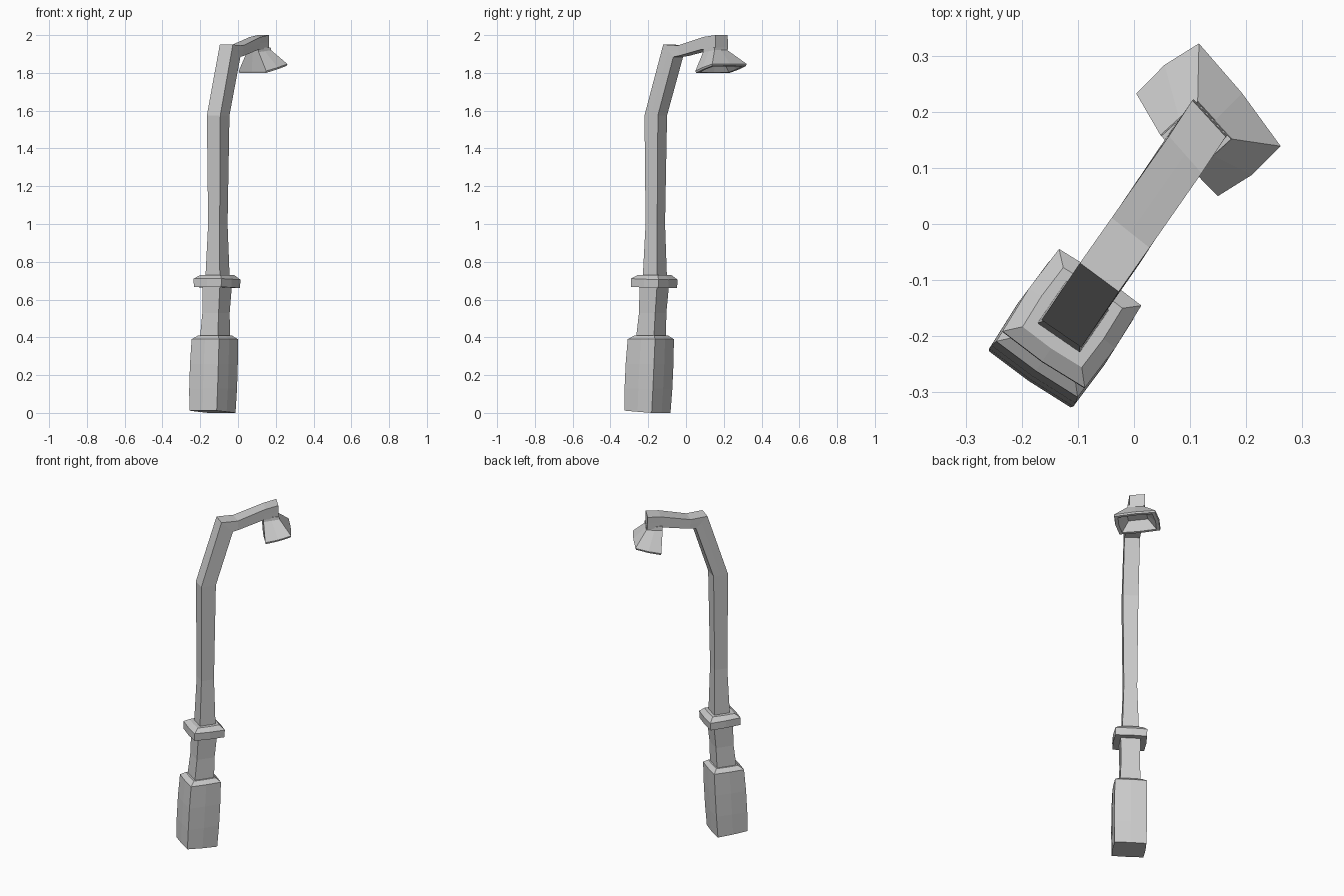
import bpy, bmesh, math
from mathutils import Vector, Matrix

cube = bpy.data.objects.get("Cube")
if cube:
    bpy.data.objects.remove(cube)

# Painted metal, one colour
metal = bpy.data.materials.new("grey_metal")
metal.use_nodes = True
GREY = (0.6, 0.6, 0.6, 1)
metal.diffuse_color = GREY
metal.node_tree.nodes["Principled BSDF"].inputs["Base Color"].default_value = GREY

# The lamp leans in a vertical plane that runs diagonally across the ground
FOOT = Vector((-0.105, -0.16, 0))
ALONG = Vector((math.cos(math.radians(55.5)), math.sin(math.radians(55.5)), 0))
ACROSS = Vector((-ALONG.y, ALONG.x, 0))
UP = Vector((0, 0, 1))


def section(start, end, half_width, twist=0, bulge=0):
    """Eight-point rectangle; start and end are (distance along, height)."""
    a, b = (FOOT + ALONG * p[0] + UP * p[1] for p in (start, end))
    centre, half = (a + b) / 2, (b - a) / 2
    side = ACROSS * half_width
    turn = Matrix.Rotation(math.radians(twist), 3, 'Z')
    k = 1 + bulge
    grid = ((-1, -1), (0, -k), (1, -1), (k, 0), (1, 1), (0, k), (-1, 1), (-k, 0))
    return [centre + turn @ (half * i + side * j) for i, j in grid]


def level(s, z, half, bulge=0, tilt=0):
    """Level square section centred at distance s."""
    return section((s - half, z + tilt), (s + half, z - tilt), half, bulge=bulge)


def loft(name, sections):
    bm = bmesh.new()
    rings = [[bm.verts.new(p) for p in ring] for ring in sections]
    for low, high in zip(rings, rings[1:]):
        for i in range(8):
            j = (i + 1) % 8
            bm.faces.new((low[i], low[j], high[j], high[i]))
    bm.faces.new(rings[0])
    bm.faces.new(rings[-1])
    bmesh.ops.recalc_face_normals(bm, faces=bm.faces)
    mesh = bpy.data.meshes.new(name)
    bm.to_mesh(mesh)
    bm.free()
    mesh.materials.append(metal)
    obj = bpy.data.objects.new(name, mesh)
    bpy.context.collection.objects.link(obj)
    return obj


# Swollen plinth with sloping shoulder
loft("base", [
    level(-0.054, 0.006, 0.088, 0.04, 0.006), level(-0.047, 0.13, 0.091, 0.04),
    level(-0.04, 0.26, 0.091, 0.04), level(-0.032, 0.39, 0.088, 0.04),
    level(-0.03, 0.41, 0.064, 0.04)])

# Waisted neck between plinth and collar
loft("neck", [
    level(-0.03, 0.40, 0.057), level(-0.02, 0.53, 0.052), level(-0.01, 0.67, 0.056)])

# Flat collar with chamfered top
loft("collar", [
    level(-0.012, 0.664, 0.088, 0.05, 0.003), level(-0.01, 0.708, 0.089, 0.05, 0.003),
    level(-0.008, 0.73, 0.064, 0.05)])

# Tapered post bending over into the arm
loft("post_and_arm", [
    level(-0.006, 0.72, 0.046), level(-0.003, 1.0, 0.037),
    section((-0.043, 1.575), (0.043, 1.575), 0.043),
    section((0.078, 1.95), (0.145, 1.885), 0.043, -2),
    section((0.175, 1.945), (0.18, 1.89), 0.043, -4),
    section((0.345, 1.99), (0.335, 1.925), 0.044, -14),
    section((0.422, 2.0), (0.425, 1.925), 0.044, -13)])

# Flared lamp shade, hollow underneath
loft("lamp_shade", [
    section((0.337, 1.935), (0.425, 1.935), 0.044, -13),
    section((0.337, 1.91), (0.427, 1.92), 0.046, -13),
    section((0.348, 1.81), (0.491, 1.847), 0.117, -17, 0.07),
    section((0.350, 1.80), (0.488, 1.837), 0.114, -17, 0.07),
    section((0.362, 1.803), (0.476, 1.834), 0.097, -17, 0.07),
    section((0.375, 1.865), (0.445, 1.88), 0.055, -17)])
